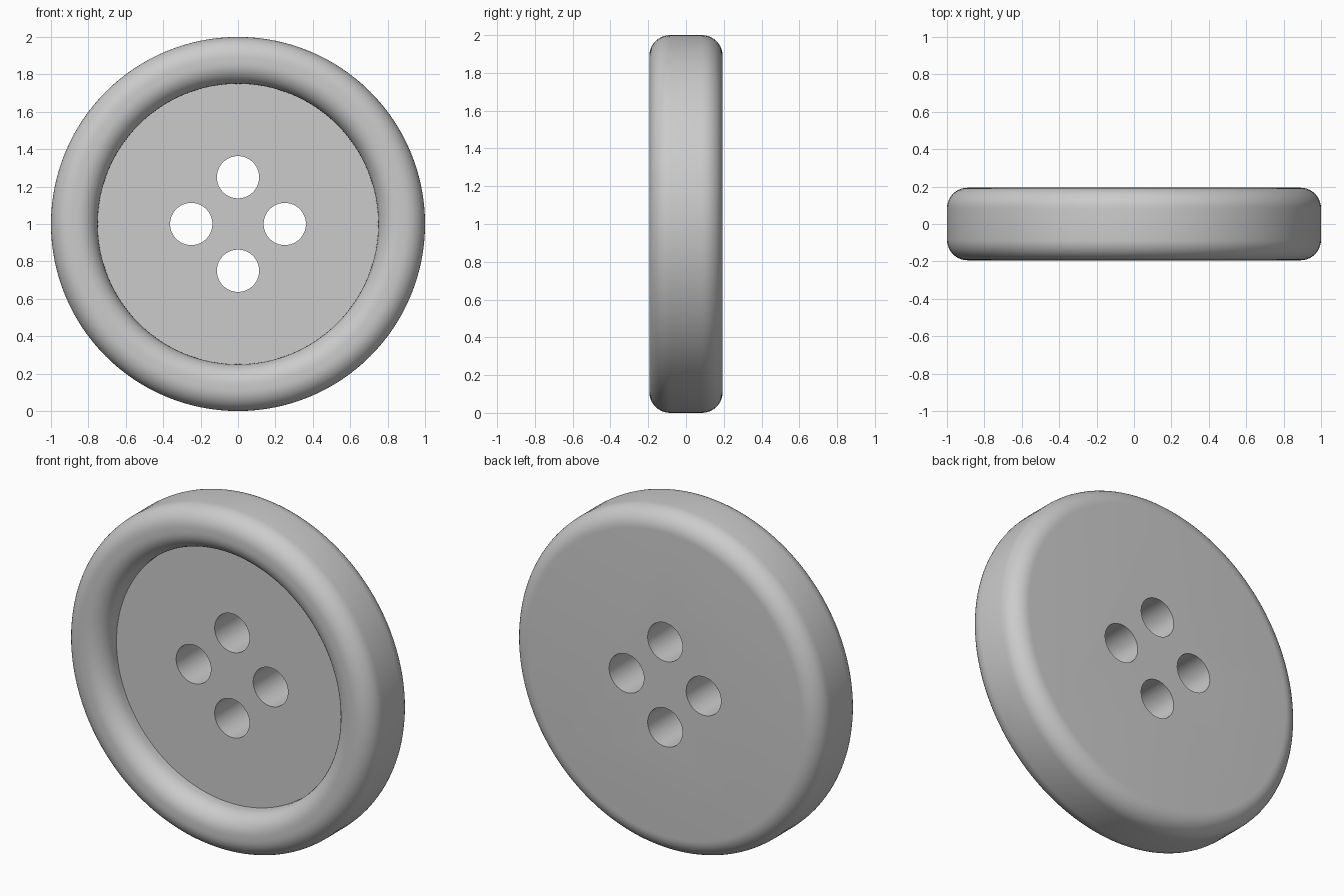
import bpy, bmesh
from math import pi, sin, cos, radians
from mathutils import Vector, Matrix

if "Cube" in bpy.data.objects:
    bpy.data.objects.remove(bpy.data.objects["Cube"])

R, HALF, FLOOR_R, FLOOR_Y = 1.0, 0.194, 0.75, -0.055
BEVEL, STEPS, SEGMENTS = 0.11, 10, 128


def arc(cr, cy, a0, a1):
    """Quarter-round profile points as (radius, y)."""
    return [(cr + BEVEL * cos(radians(a0 + (a1 - a0) * i / STEPS)),
             cy + BEVEL * sin(radians(a0 + (a1 - a0) * i / STEPS)))
            for i in range(STEPS + 1)]


# Lathe profile: recessed floor, rounded rim, rounded back edge
profile = [(FLOOR_R, FLOOR_Y)]
profile += arc(FLOOR_R + BEVEL, -HALF + BEVEL, 180, 270)
profile += arc(R - BEVEL, -HALF + BEVEL, -90, 0)
profile += arc(R - BEVEL, HALF - BEVEL, 0, 90)

bm = bmesh.new()
rings = []
for r, y in profile:
    rings.append([bm.verts.new((r * cos(2 * pi * i / SEGMENTS), y,
                                1 + r * sin(2 * pi * i / SEGMENTS)))
                  for i in range(SEGMENTS)])
for a, b in zip(rings, rings[1:]):
    for i in range(SEGMENTS):
        j = (i + 1) % SEGMENTS
        bm.faces.new((a[i], a[j], b[j], b[i]))
bm.faces.new(rings[0])
bm.faces.new(rings[-1])
bmesh.ops.recalc_face_normals(bm, faces=bm.faces[:])
mesh = bpy.data.meshes.new("button")
bm.to_mesh(mesh)
bm.free()
button = bpy.data.objects.new("button", mesh)
bpy.context.collection.objects.link(button)

# Four thread holes, cut by one helper mesh
bm = bmesh.new()
for dx, dz in ((0.25, 0), (-0.25, 0), (0, 0.25), (0, -0.25)):
    bmesh.ops.create_cone(
        bm, cap_ends=True, segments=64, radius1=0.113, radius2=0.113, depth=1,
        matrix=Matrix.Translation(Vector((dx, 0, 1 + dz))) @ Matrix.Rotation(pi / 2, 4, 'X'))
mesh = bpy.data.meshes.new("hole_cutter")
bm.to_mesh(mesh)
bm.free()
cutter = bpy.data.objects.new("hole_cutter", mesh)
bpy.context.collection.objects.link(cutter)
cutter.hide_render = True

# Cut the holes, then remove the helper
bpy.context.view_layer.objects.active = button
button.select_set(True)
mod = button.modifiers.new("thread_holes", 'BOOLEAN')
mod.operation = 'DIFFERENCE'
mod.solver = 'EXACT'
mod.object = cutter
bpy.ops.object.modifier_apply(modifier=mod.name)
bpy.data.objects.remove(cutter)
bpy.ops.object.shade_smooth_by_angle(angle=radians(35))
